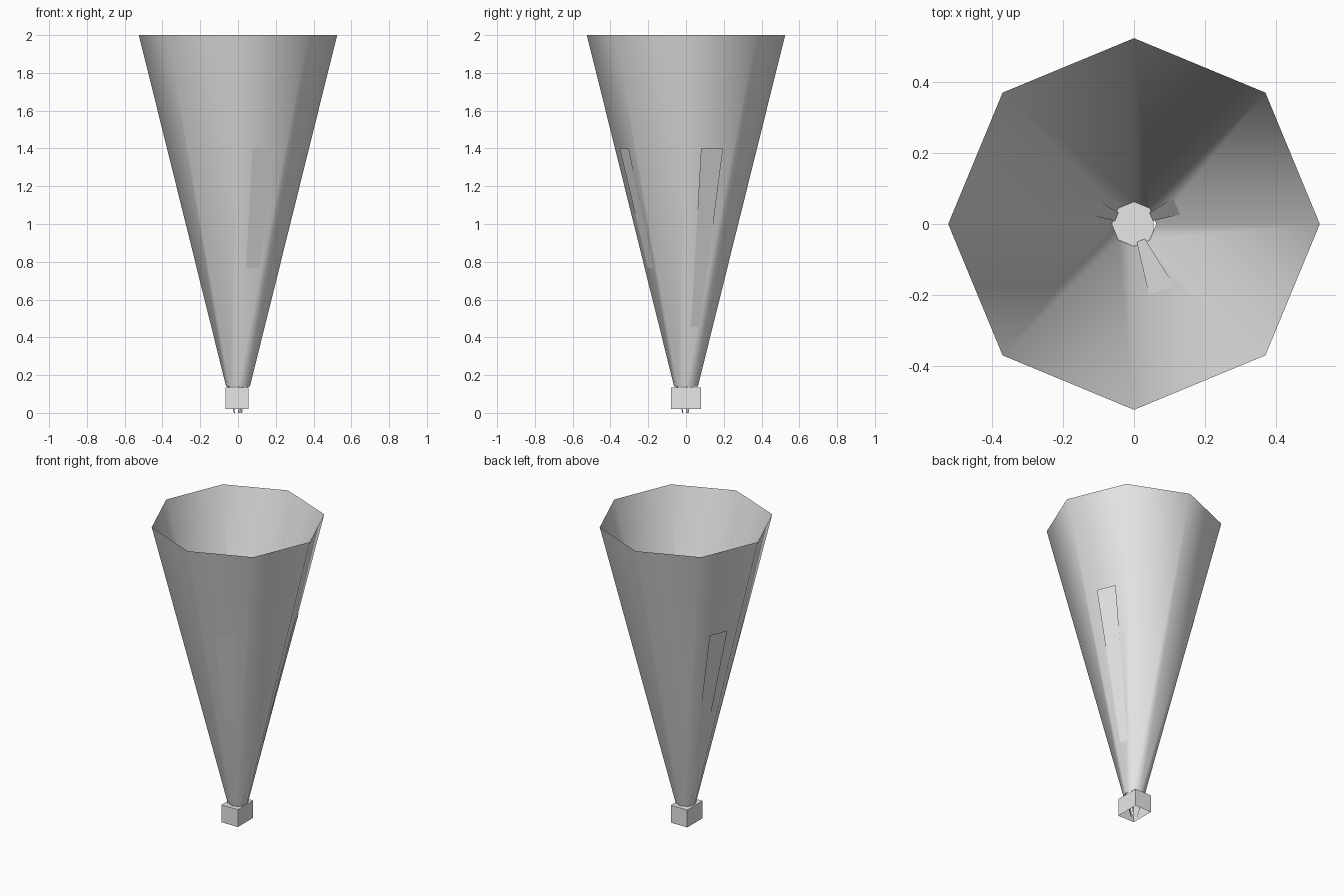
import bpy, bmesh, math
from mathutils import Vector

cube = bpy.data.objects.get("Cube")
if cube:
    bpy.data.objects.remove(cube, do_unlink=True)

grey = bpy.data.materials.new("plain_grey")
grey.use_nodes = True
colour = (0.8, 0.8, 0.8, 1)
grey.diffuse_color = colour
grey.node_tree.nodes["Principled BSDF"].inputs["Base Color"].default_value = colour


def finish(name, bm, smooth=False):
    mesh = bpy.data.meshes.new(name)
    for f in bm.faces:
        f.smooth = smooth
    bm.to_mesh(mesh)
    bm.free()
    mesh.materials.append(grey)
    obj = bpy.data.objects.new(name, mesh)
    bpy.context.collection.objects.link(obj)
    return obj


# Open eight-sided funnel
LOW, HIGH, R_LOW, R_HIGH = 0.14, 2.0, 0.063, 0.525
bm = bmesh.new()
rings = []
for r, z in ((R_LOW, LOW), (R_HIGH, HIGH)):
    rings.append([bm.verts.new((r * math.cos(i * math.pi / 4), r * math.sin(i * math.pi / 4), z))
                  for i in range(8)])
for i in range(8):
    j = (i + 1) % 8
    bm.faces.new((rings[0][i], rings[0][j], rings[1][j], rings[1][i]))
finish("funnel", bm, smooth=True)

# Base box, open underneath
bm = bmesh.new()
bmesh.ops.create_cube(bm, size=1)
bmesh.ops.scale(bm, vec=(0.12, 0.16, 0.115), verts=bm.verts)
bmesh.ops.translate(bm, vec=(-0.005, 0, 0.0775), verts=bm.verts)
bottom = [f for f in bm.faces if f.normal.z < -0.5]
bmesh.ops.delete(bm, geom=bottom, context='FACES_ONLY')
finish("base_box", bm)


# Tapered flat strips that pass through the funnel wall
def strip(name, degrees, r_bottom, r_top):
    a = math.radians(degrees)
    out = Vector((math.cos(a), math.sin(a), 0))
    side = Vector((-math.sin(a), math.cos(a), 0))
    bm = bmesh.new()
    corners = [(-0.007, r_bottom, 0), (0.007, r_bottom, 0), (0.063, r_top, 1.4), (-0.063, r_top, 1.4)]
    bm.faces.new([bm.verts.new(out * r + side * s + Vector((0, 0, z))) for s, r, z in corners])
    finish(name, bm)


strip("front_strip", -67.5, 0.018, 0.354)
strip("left_strip", 22.5, 0.02, 0.36)
strip("right_strip", 157.5, 0.02, 0.362)
